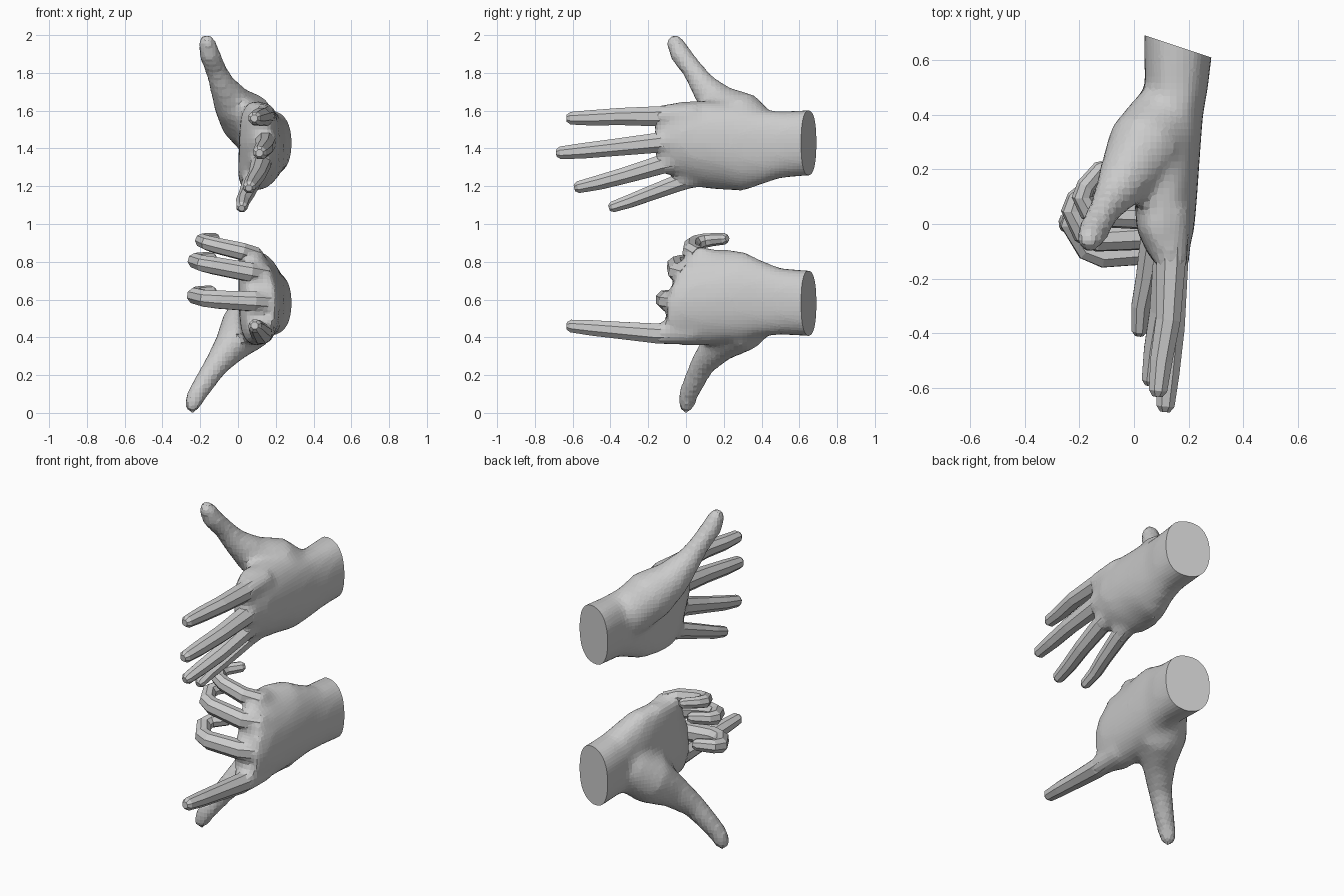
import bpy, bmesh, math
from mathutils import Vector

if "Cube" in bpy.data.objects:
    bpy.data.objects.remove(bpy.data.objects["Cube"])


def skin_rings(bm, rings):
    """Bridge successive vertex rings and cap both ends."""
    rows = [[bm.verts.new(p) for p in ring] for ring in rings]
    n = len(rows[0])
    for a, b in zip(rows, rows[1:]):
        for i in range(n):
            j = (i + 1) % n
            bm.faces.new((a[i], a[j], b[j], b[i]))
    bm.faces.new(rows[0][::-1])
    bm.faces.new(rows[-1])


def tube(bm, path, sides=8):
    """Tapering tube along (x, y, z, radius) points with a blunt tip."""
    pts = [Vector(p[:3]) for p in path]
    rad = [p[3] for p in path]
    d = (pts[-1] - pts[-2]).normalized()
    r = rad[-1]
    pts += [pts[-1] + d * r * 0.6]
    rad += [r * 0.55]
    rings, side = [], None
    for i, p in enumerate(pts):
        a, b = pts[max(i - 1, 0)], pts[min(i + 1, len(pts) - 1)]
        t = (p - a).normalized() + (b - p).normalized()
        t.normalize()
        ref = side if side else Vector((0, 0, 1))
        side = (ref - t * ref.dot(t)).normalized()
        up = t.cross(side)
        ring = []
        for k in range(sides):
            ang = 2 * math.pi * (k + 0.5) / sides
            ring.append(p + (side * math.cos(ang) + up * math.sin(ang)) * rad[i])
        rings.append(ring)
    skin_rings(bm, rings)


def palm_loft(bm, mirrored):
    """Wrist-to-knuckle loft: (y, centre x, centre z, half x, half z)."""
    sections = [(.85, .17, 1.43, .128, .172), (.65, .163, 1.43, .126, .174),
                (.5, .155, 1.42, .116, .177), (.4, .145, 1.41, .108, .197),
                (.25, .13, 1.405, .112, .23), (.1, .118, 1.415, .114, .237),
                (-.02, .115, 1.42, .107, .232), (-.11, .125, 1.425, .075, .205)]
    if not mirrored:
        sections.append((-.155, .13, 1.435, .045, .175))
    rings = []
    for y, cx, cz, rx, rz in sections:
        w = min(1, max(0, (.45 - y) / .4))
        ring = []
        for k in range(24):
            a = 2 * math.pi * k / 24
            c, s = math.cos(a), math.sin(a)
            dx = math.copysign(abs(c) ** .85, c) * rx
            dz = math.copysign(abs(s) ** .85, s) * rz
            bend = (1.1 if dz < 0 else .4) * w * dz * dz
            z = cz + dz
            if mirrored and dz < 0:
                z += dz * .17 * w
            ring.append((cx + dx - bend, y + max(0, -dz) * .5 * w,
                         2.01 - z if mirrored else z))
        rings.append(ring)
    skin_rings(bm, rings)


def make_object(name, bm):
    bmesh.ops.recalc_face_normals(bm, faces=bm.faces[:])
    me = bpy.data.meshes.new(name)
    bm.to_mesh(me)
    bm.free()
    ob = bpy.data.objects.new(name, me)
    bpy.context.collection.objects.link(ob)
    return ob


def with_radii(points, scale):
    """Standard finger taper spread along the path."""
    base = (.062, .057, .049, .044, .036)
    out = []
    for i, p in enumerate(points):
        f = i / (len(points) - 1) * 4
        k = min(int(f), 3)
        out.append((*p, scale * (base[k] + (base[k + 1] - base[k]) * (f - k))))
    return out


def hand(prefix, mirrored, thumb, fingers):
    bm = bmesh.new()
    palm_loft(bm, mirrored)
    tube(bm, thumb, 14)
    for name, (scale, points) in fingers.items():
        path = with_radii(points, scale)
        curled = len(points) > 5
        # finger, starting just inside the knuckle
        fb = bmesh.new()
        tube(fb, path[1:] if curled else
             [tuple(.4 * p + .6 * q for p, q in zip(path[0], path[1]))] + path[1:])
        make_object(f"{prefix}_{name}_finger", fb)
        # knuckle stub that blends into the palm
        stub = path[:3] if curled else path[:2]
        tube(bm, [(*p[:3], p[3] * (1.08, 1.08, 1.02)[i])
                  for i, p in enumerate(stub)], 12)

    # fuse palm, thumb and knuckles into one skin
    ob = make_object(f"{prefix}_palm_and_thumb", bm)
    rem = ob.modifiers.new("fuse", 'REMESH')
    rem.mode = 'VOXEL'
    rem.voxel_size = .024
    sm = ob.modifiers.new("soften", 'SMOOTH')
    sm.factor = .5
    sm.iterations = 5
    dg = bpy.context.evaluated_depsgraph_get()
    me = bpy.data.meshes.new_from_object(ob.evaluated_get(dg))
    ob.modifiers.clear()
    ob.data = me

    # slanted flat cut at the wrist
    bm = bmesh.new()
    bm.from_mesh(me)
    bmesh.ops.bisect_plane(bm, geom=bm.verts[:] + bm.edges[:] + bm.faces[:],
                           plane_co=(.16, .65, 1), plane_no=(.316, .949, 0),
                           clear_outer=True)
    bmesh.ops.holes_fill(bm, edges=[e for e in bm.edges if e.is_boundary], sides=0)
    bmesh.ops.recalc_face_normals(bm, faces=bm.faces[:])
    for f in bm.faces:
        f.smooth = False
    bm.to_mesh(me)
    bm.free()


# open hand, thumb up
hand("open_hand", False,
     [(.12, .40, 1.46, .13), (.04, .28, 1.565, .145), (-.03, .17, 1.64, .105),
      (-.085, .085, 1.74, .07), (-.115, .04, 1.81, .058),
      (-.15, -.03, 1.90, .058), (-.168, -.064, 1.972, .046)],
     {"index": (1, [(.14, .05, 1.575), (.135, -.15, 1.57), (.125, -.35, 1.569),
                    (.1, -.5, 1.562), (.088, -.61, 1.56)]),
      "middle": (1, [(.15, .05, 1.455), (.145, -.15, 1.43), (.14, -.38, 1.405),
                     (.125, -.55, 1.387), (.115, -.665, 1.377)]),
      "ring": (.95, [(.13, .05, 1.355), (.12, -.13, 1.315), (.1, -.32, 1.258),
                     (.075, -.46, 1.22), (.06, -.57, 1.195)]),
      "little": (.85, [(.085, .12, 1.27), (.07, -.04, 1.218), (.045, -.2, 1.158),
                       (.025, -.3, 1.12), (.02, -.39, 1.09)])})

# pointing hand, thumb down, three fingers curled
hand("pointing_hand", True,
     [(.12, .40, .55, .13), (.04, .28, .45, .14), (-.035, .17, .355, .095),
      (-.11, .09, .26, .068), (-.165, .05, .18, .06),
      (-.222, .01, .09, .053), (-.25, 0, .026, .042)],
     {"index": (1, [(.13, .05, .43), (.125, -.15, .42), (.11, -.35, .437),
                    (.1, -.5, .45), (.09, -.61, .46)]),
      "middle": (1, [(.14, .08, .58), (.15, -.05, .585), (.08, -.095, .59),
                     (-.11, -.112, .6), (-.17, -.09, .605), (-.228, -.0, .62),
                     (-.215, .05, .63), (-.14, .1, .64)]),
      "ring": (.95, [(.12, .12, .72), (.135, .01, .73), (.06, -.045, .745),
                     (-.13, -.055, .78), (-.185, -.03, .79), (-.225, .05, .805),
                     (-.21, .09, .81), (-.14, .15, .82)]),
      "little": (.85, [(.09, .18, .8), (.09, .07, .83), (.02, .025, .855),
                       (-.11, .03, .885), (-.165, .05, .9), (-.19, .1, .912),
                       (-.175, .14, .917), (-.12, .205, .922)])})
